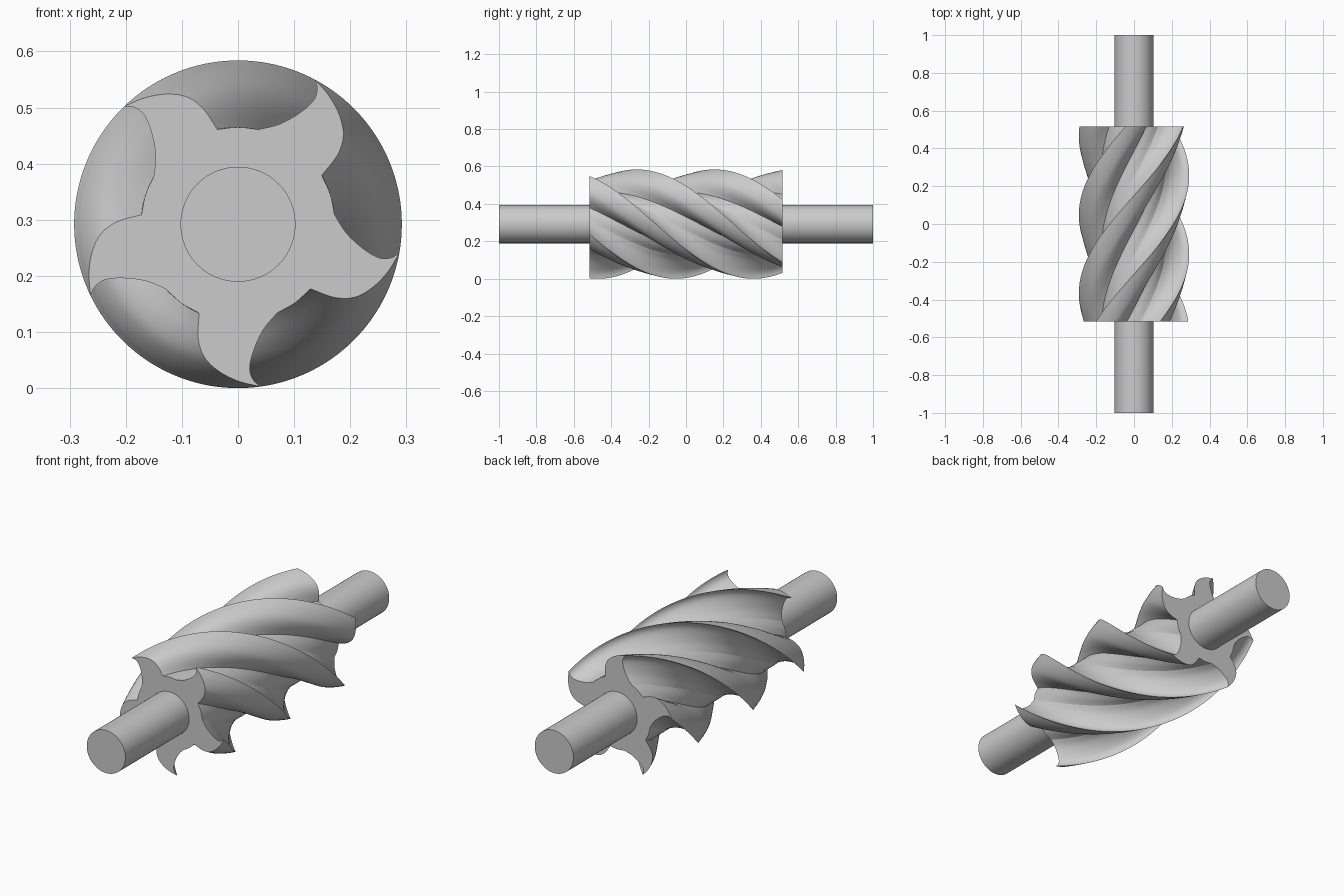
import bpy, bmesh
from math import radians, pi
from mathutils import Matrix, Vector

cube = bpy.data.objects.get("Cube")
if cube:
    bpy.data.objects.remove(cube, do_unlink=True)

RADIUS = 0.292          # cutter radius, also the axis height
HALF_BODY = 0.517
SHAFT_RADIUS = 0.1025
TEETH = 5
TWIST = radians(-179)   # over the whole fluted length
STEPS = 72

steel = bpy.data.materials.new("grey_steel")
steel.use_nodes = True
colour = (0.6, 0.6, 0.6, 1)
steel.diffuse_color = colour
steel.node_tree.nodes["Principled BSDF"].inputs["Base Color"].default_value = colour


def smooth_run(points, cuts=4):
    """Catmull-Rom curve through the points, without the last one."""
    pts = [Vector(p) for p in points]
    pts = [2 * pts[0] - pts[1]] + pts + [2 * pts[-1] - pts[-2]]
    out = []
    for a, b, c, d in zip(pts, pts[1:], pts[2:], pts[3:]):
        for i in range(cuts):
            t = i / cuts
            out.append(0.5 * (2 * b + (c - a) * t + (2 * a - 5 * b + 4 * c - d) * t**2
                              + (3 * b - a - 3 * c + d) * t**3))
    return out


def finish(name, bm):
    bmesh.ops.recalc_face_normals(bm, faces=bm.faces)
    mesh = bpy.data.meshes.new(name)
    bm.to_mesh(mesh)
    bm.free()
    mesh.materials.append(steel)
    obj = bpy.data.objects.new(name, mesh)
    bpy.context.collection.objects.link(obj)
    obj.location.z = RADIUS
    bpy.ops.object.select_all(action='DESELECT')
    obj.select_set(True)
    bpy.context.view_layer.objects.active = obj
    bpy.ops.object.shade_smooth_by_angle(angle=radians(20))
    return obj


# One flute in cross-section (x, z), from tooth tip to tooth tip
tip = Vector((-0.203, 0.211)).normalized() * RADIUS
next_tip = Matrix.Rotation(-2 * pi / TEETH, 2) @ tip
back_of_tooth = [tip, (-0.166, 0.2255), (-0.127, 0.232), (-0.091, 0.227),
                 (-0.062, 0.206), (-0.037, 0.169)]
flute_floor = [(-0.037, 0.169), (0, 0.173), (0.037, 0.169)]
face_of_tooth = [(0.037, 0.169), (0.075, 0.179), (0.1105, 0.199),
                 (0.134, 0.220), (0.141, 0.240), next_tip]
flute = smooth_run(back_of_tooth) + smooth_run(flute_floor) + smooth_run(face_of_tooth)
section = [Matrix.Rotation(-2 * pi * k / TEETH, 2) @ p for k in range(TEETH) for p in flute]

# Fluted body: the section swept along y while turning
bm = bmesh.new()
rings = []
for s in range(STEPS + 1):
    t = s / STEPS
    turn = Matrix.Rotation(TWIST * t, 2)
    y = HALF_BODY * (2 * t - 1)
    rings.append([bm.verts.new((q.x, y, q.y)) for q in (turn @ p for p in section)])
n = len(section)
for low, high in zip(rings, rings[1:]):
    for i in range(n):
        j = (i + 1) % n
        bm.faces.new((low[i], low[j], high[j], high[i]))
bm.faces.new(rings[0])
bm.faces.new(rings[-1])
finish("fluted_body", bm)

# Shaft running through the body
bm = bmesh.new()
bmesh.ops.create_cone(bm, cap_ends=True, segments=64, radius1=SHAFT_RADIUS,
                      radius2=SHAFT_RADIUS, depth=2,
                      matrix=Matrix.Rotation(pi / 2, 4, 'X'))
finish("shaft", bm)
